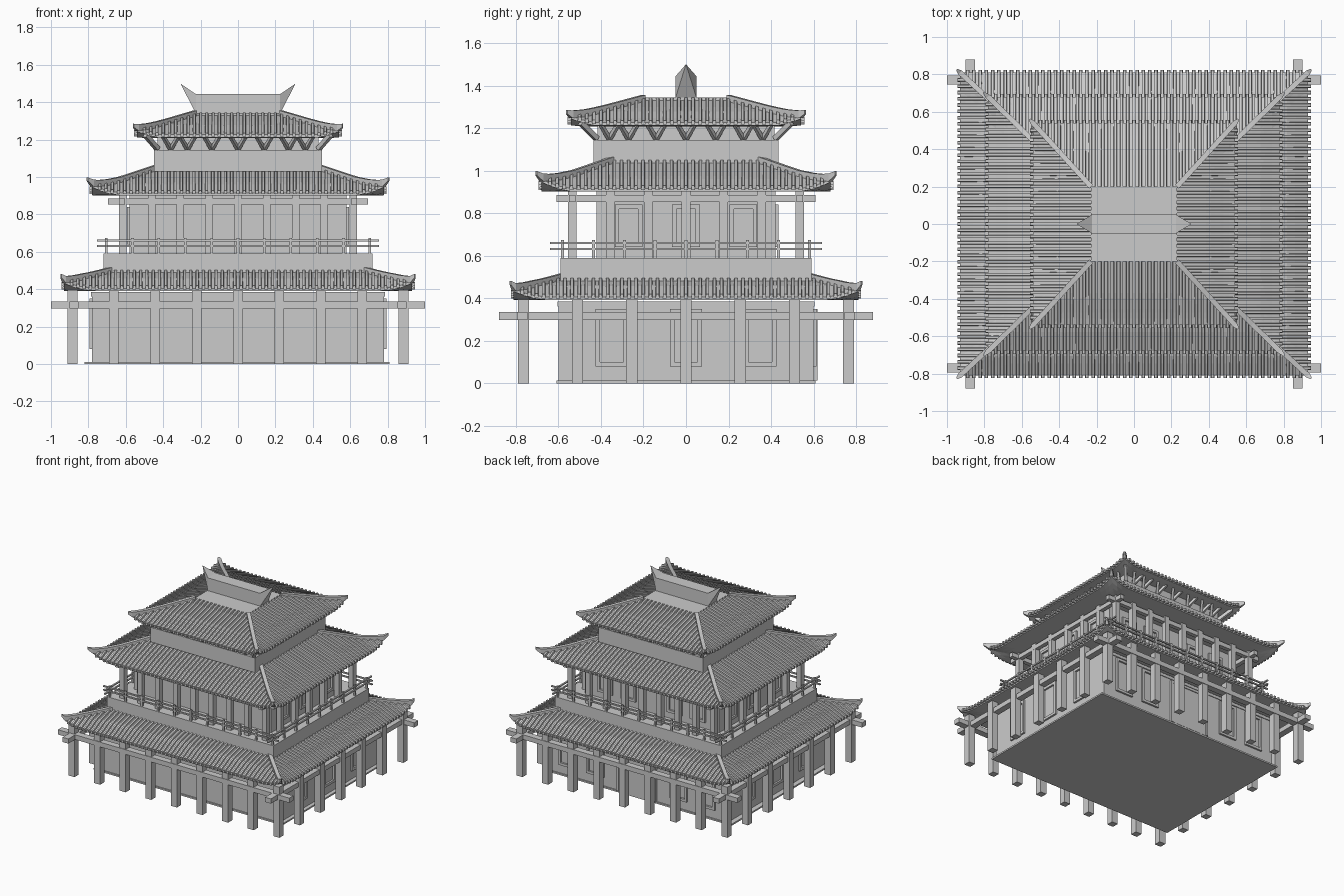
import bpy, bmesh, math
from mathutils import Vector

if "Cube" in bpy.data.objects:
    bpy.data.objects.remove(bpy.data.objects["Cube"])


def finish(name, bm):
    bmesh.ops.remove_doubles(bm, verts=bm.verts, dist=0.0002)
    bmesh.ops.recalc_face_normals(bm, faces=bm.faces)
    me = bpy.data.meshes.new(name)
    bm.to_mesh(me)
    bm.free()
    ob = bpy.data.objects.new(name, me)
    bpy.context.collection.objects.link(ob)
    return ob


def strip(bm, rings, cap=True):
    """Skin a list of equal sized closed point rings."""
    vs = [[bm.verts.new(p) for p in r] for r in rings]
    n = len(vs[0])
    for a, b in zip(vs, vs[1:]):
        for i in range(n):
            bm.faces.new((a[i], a[(i + 1) % n], b[(i + 1) % n], b[i]))
    if cap:
        bm.faces.new(vs[0])
        bm.faces.new(vs[-1])


def boxes(name, items):
    """Each item is x0, x1, y0, y1, z0, z1."""
    bm = bmesh.new()
    for x0, x1, y0, y1, z0, z1 in items:
        strip(bm, [[(x0, y0, z), (x1, y0, z), (x1, y1, z), (x0, y1, z)] for z in (z0, z1)])
    me = bpy.data.meshes.new(name)
    bmesh.ops.recalc_face_normals(bm, faces=bm.faces)
    bm.to_mesh(me)
    bm.free()
    bpy.context.collection.objects.link(bpy.data.objects.new(name, me))


def spread(h, n):
    return [-h + 2 * h * i / n for i in range(n + 1)]


def posts(name, xs, ys, z0, z1, wx, wy):
    """Posts around a rectangle; the first and last entries are the corners."""
    spots = {(x, y) for x in xs for y in (ys[0], ys[-1])} | {(x, y) for x in (xs[0], xs[-1]) for y in ys}
    boxes(name, [(x - wx, x + wx, y - wy, y + wy, z0, z1) for x, y in sorted(spots)])


def crossed_beams(name, px, py, lx, ly, z0, z1, w):
    """Four horizontal beams that cross and stick out at the corners."""
    items = []
    for s in (-1, 1):
        items += [(-lx, lx, s * py - w, s * py + w, z0, z1),
                  (s * px - w, s * px + w, -ly, ly, z0, z1)]
    boxes(name, items)


def window_frames(name, wx, wy, side_c, back_c, half, z0, z1):
    """Raised square frames on the side walls and the back wall."""
    t, out = 0.02, 0.014
    items = []
    for axis, cs in (("x+", side_c), ("x-", side_c), ("y+", back_c)):
        for c in cs:
            bars = [(c - half, c - half + t, z0, z1), (c + half - t, c + half, z0, z1),
                    (c - half, c + half, z0, z0 + t), (c - half, c + half, z1 - t, z1)]
            for a, b, u, v in bars:
                if axis == "y+":
                    items.append((a, b, wy - 0.005, wy + out, u, v))
                else:
                    s = 1 if axis == "x+" else -1
                    e = sorted((s * (wx - 0.005), s * (wx + out)))
                    items.append((e[0], e[1], a, b, u, v))
    boxes(name, items)


def roof(name, outer, inner, prof, lift, tip, gap=0.033):
    """Hipped roof: shell, tile ribs and upturned hips. prof = (fraction, z)."""
    D = outer[0] - inner[0]

    def height(f):
        for (f0, z0), (f1, z1) in zip(prof, prof[1:]):
            if f <= f1:
                return z0 + (z1 - z0) * (f - f0) / (f1 - f0)
        return prof[-1][1]

    def half(ax, f):
        return outer[ax] + (inner[ax] - outer[ax]) * f

    def raised(ax, s, f):
        q = (max(f, 0) * D + half(ax, f) - abs(s)) / 0.17
        return lift * max(0, 1 - q) ** 2

    def place(k, s, f, z):
        ax = k % 2
        d = half(1 - ax, f)
        return [(s, -d, z), (d, s, z), (-s, d, z), (-d, -s, z)][k]

    # shell with upper slopes and flat underside
    ts = [-1, -.94, -.88, -.8, .8, .88, .94, 1]
    fs = sorted({p[0] for p in prof} | {.1, .2, .35, .5, .75})
    bm = bmesh.new()
    rings = []
    for under, seq in ((False, fs[::-1]), (True, fs)):
        for f in seq:
            ring = []
            for k in range(4):
                for t in ts[:-1]:
                    s = t * half(k % 2, f)
                    z = (prof[0][1] - 0.014 if under else height(f)) + raised(k % 2, s, f)
                    ring.append(place(k, s, f, z))
            rings.append(ring)
    strip(bm, rings)
    finish(name + "_shell", bm)

    # tile ribs
    bm = bmesh.new()
    w, h = gap * 0.29, 0.014
    for k in range(4):
        ax = k % 2
        n = int(2 * (outer[ax] - 0.04) / gap)
        for s in spread(outer[ax] - 0.04, n):
            fm = min(1, (outer[ax] - abs(s)) / (outer[ax] - inner[ax]))
            rows = []
            for f in [-0.015 / D] + [fm * i / 4 for i in range(5)]:
                z = height(max(f, 0)) + raised(ax, s, f)
                rows.append([place(k, s - w, f, z - 0.006), place(k, s + w, f, z - 0.006),
                             place(k, s + w * .7, f, z + h), place(k, s - w * .7, f, z + h)])
            strip(bm, rows)
    finish(name + "_tile_ribs", bm)

    # hip ridges with upturned tips
    bm = bmesh.new()
    for sx in (-1, 1):
        for sy in (-1, 1):
            side = Vector((-sy, sx, 0)).normalized()
            rows = []
            for f in (1, .7, .5, .35, .2, .1, 0, -.06):
                end = f < 0
                z = tip - 0.014 if end else height(f) + raised(0, half(0, f), f)
                c = Vector((sx * half(0, f), sy * half(1, f), z))
                b = side * (0.005 if end else 0.014)
                up = Vector((0, 0, 0.014 if end else 0.026))
                rows.append([c - b - up * .4, c + b - up * .4, c + b + up, c - b + up])
            strip(bm, rows)
    finish(name + "_hip_ridges", bm)


# ground floor
boxes("base_slab", [(-0.82, 0.81, -0.61, 0.61, 0, 0.012)])
boxes("ground_floor_walls", [(-0.78, 0.78, -0.6, 0.6, 0.01, 0.375)])
boxes("ground_wall_top_band", [(-0.785, 0.785, -0.605, 0.605, 0.362, 0.385)])
posts("ground_columns", spread(0.885, 8), spread(0.765, 6), 0, 0.395, 0.026, 0.026)
crossed_beams("ground_beams", 0.875, 0.77, 1.0, 0.88, 0.298, 0.335, 0.025)
window_frames("ground_windows", 0.78, 0.6, (-0.35, 0, 0.35), (-0.6, -0.36, 0.36, 0.6), 0.075, 0.08, 0.35)
boxes("back_door", [(-0.15, 0.15, 0.59, 0.612, 0.012, 0.33), (-0.17, -0.15, 0.59, 0.618, 0.012, 0.35),
                    (0.15, 0.17, 0.59, 0.618, 0.012, 0.35), (-0.17, 0.17, 0.59, 0.618, 0.33, 0.35)])
roof("lower_roof", (0.93, 0.81), (0.65, 0.55), [(0, 0.405), (0.4, 0.457), (1, 0.5)], 0.04, 0.482)

# balcony and railing
boxes("balcony_floor", [(-0.72, 0.72, -0.59, 0.59, 0.48, 0.59)])
for i, z in enumerate((0.632, 0.66)):
    crossed_beams("balcony_rail_%d" % (i + 1), 0.705, 0.58, 0.755, 0.64, z - 0.005, z + 0.005, 0.006)
posts("balcony_rail_posts", spread(0.705, 10), spread(0.58, 8), 0.58, 0.674, 0.007, 0.007)

# middle floor
boxes("middle_floor_walls", [(-0.58, 0.58, -0.42, 0.42, 0.585, 0.905)])
posts("middle_columns", spread(0.615, 8), spread(0.535, 6), 0.585, 0.915, 0.02, 0.02)
crossed_beams("middle_beams", 0.62, 0.535, 0.695, 0.61, 0.852, 0.885, 0.016)
window_frames("middle_windows", 0.58, 0.42, (-0.27, 0, 0.27), (-0.4, -0.2, 0.2, 0.4), 0.065, 0.64, 0.84)
roof("middle_roof", (0.78, 0.68), (0.36, 0.27), [(0, 0.915), (0.25, 0.96), (1, 1.066)], 0.045, 0.998)

# top floor
boxes("top_floor_walls", [(-0.45, 0.45, -0.435, 0.435, 1.03, 1.145), (-0.43, 0.43, -0.415, 0.415, 1.14, 1.22)])

# V shaped roof brackets
bm = bmesh.new()


def strut(a, b, r=0.009):
    a, b = Vector(a), Vector(b)
    d = (b - a).normalized()
    u = d.cross(Vector((0, 0, 1))).normalized()
    v = d.cross(u)
    strip(bm, [[p + u * r * i + v * r * j for i, j in ((-1, -1), (1, -1), (1, 1), (-1, 1))] for p in (a, b)])


for s in (-1, 1):
    for c in (-0.36, -0.27, -0.14, 0, 0.14, 0.27, 0.36):
        for e in (-0.045, 0.045):
            strut((c, s * 0.42, 1.148), (c + e, s * 0.49, 1.225))
            strut((s * 0.435, c, 1.148), (s * 0.49, c + e, 1.225))
    for t in (-1, 1):
        strut((s * 0.43, t * 0.42, 1.15), (s * 0.495, t * 0.495, 1.225), 0.012)
finish("roof_brackets", bm)

roof("upper_roof", (0.54, 0.54), (0.23, 0.2), [(0, 1.222), (0.42, 1.277), (1, 1.33)], 0.035, 1.285)

# crowning ridge with pointed ends
boxes("ridge_platform", [(-0.23, 0.23, -0.2, 0.2, 1.32, 1.343)])
boxes("crown_ridge", [(-0.225, 0.225, -0.05, 0.05, 1.335, 1.443)])
bm = bmesh.new()
for s in (-1, 1):
    base = [bm.verts.new((s * 0.225, y, z)) for y, z in
            ((-0.05, 1.34), (0.05, 1.34), (0.05, 1.443), (-0.05, 1.443))]
    apex = bm.verts.new((s * 0.308, 0, 1.5))
    for i in range(4):
        bm.faces.new((base[i], base[(i + 1) % 4], apex))
    bm.faces.new(base)
finish("ridge_horns", bm)
